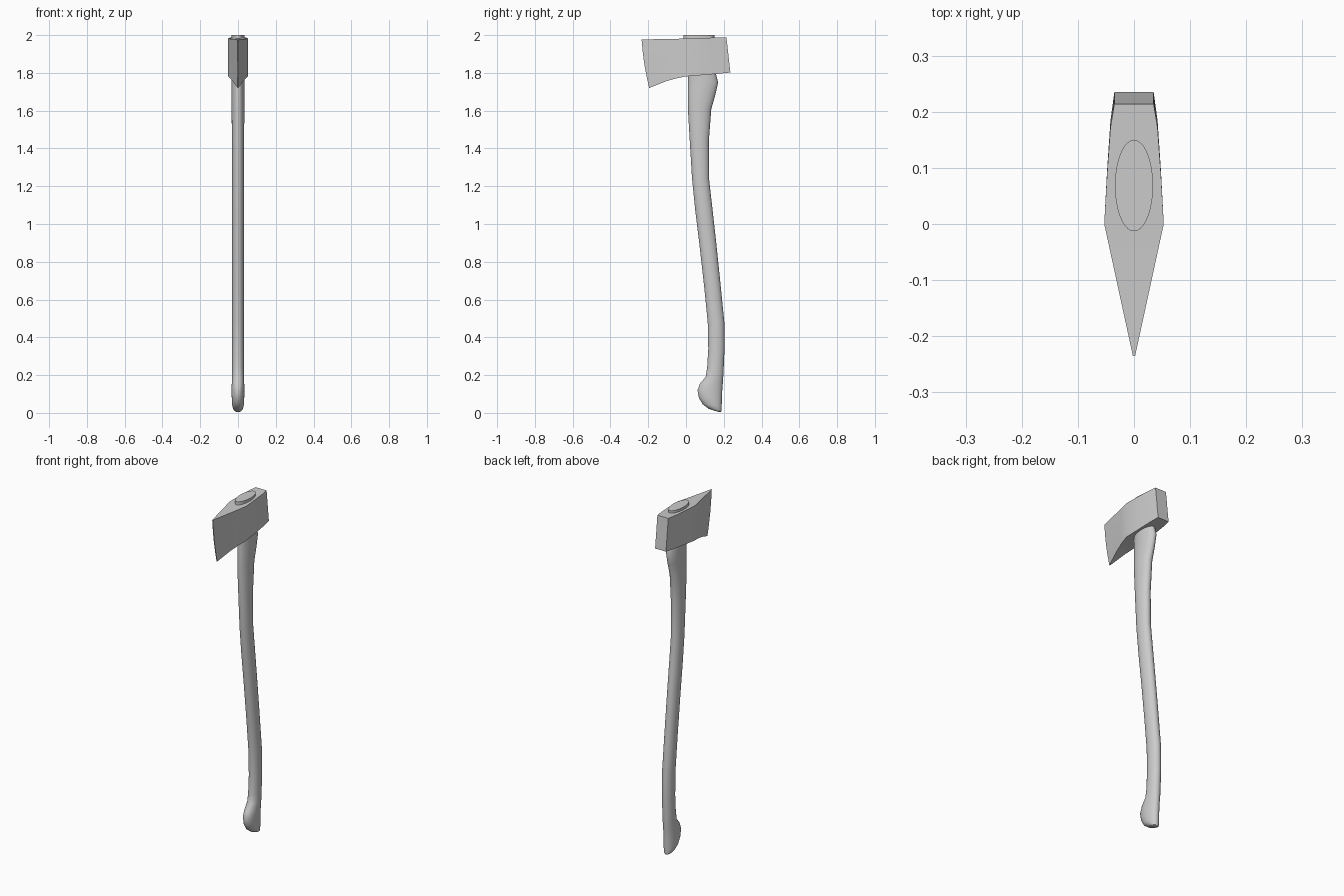
import bpy, bmesh
from math import sin, cos, pi, radians


def loft(name, rings):
    """Skin a list of equal-length closed rings, with capped ends."""
    bm = bmesh.new()
    rows = [[bm.verts.new(p) for p in ring] for ring in rings]
    n = len(rows[0])
    for a, b in zip(rows, rows[1:]):
        for i in range(n):
            j = (i + 1) % n
            bm.faces.new((a[i], a[j], b[j], b[i]))
    bm.faces.new(rows[0][::-1])
    bm.faces.new(rows[-1])
    bmesh.ops.recalc_face_normals(bm, faces=bm.faces)
    mesh = bpy.data.meshes.new(name)
    bm.to_mesh(mesh)
    bm.free()
    ob = bpy.data.objects.new(name, mesh)
    bpy.context.collection.objects.link(ob)
    bpy.ops.object.select_all(action='DESELECT')
    ob.select_set(True)
    bpy.context.view_layer.objects.active = ob
    bpy.ops.object.shade_smooth_by_angle(angle=radians(32))
    return ob


def oval(y0, z0, y1, z1, w, n=28):
    """Elliptical ring spanning the front and back profile points."""
    ring = []
    for i in range(n):
        a = 2 * pi * i / n
        t = (1 - cos(a)) / 2
        ring.append((w * sin(a), y0 + (y1 - y0) * t, z0 + (z1 - z0) * t))
    return ring


# Handle: front point (y, z), back point (y, z), half width
handle = [
    (.170, .006, .184, .004, .007),
    (.148, .012, .187, .008, .018),
    (.120, .022, .188, .016, .025),
    (.088, .046, .189, .036, .031),
    (.068, .080, .190, .075, .033),
    (.061, .120, .192, .120, .034),
    (.074, .155, .195, .160, .033),
    (.104, .190, .198, .205, .032),
    (.112, .240, .200, .250, .031),
    (.118, .340, .204, .340, .031),
    (.115, .480, .203, .480, .031),
    (.096, .670, .184, .670, .031),
    (.070, .900, .160, .900, .031),
    (.048, 1.08, .140, 1.08, .031),
    (.032, 1.24, .122, 1.24, .031),
    (.020, 1.44, .121, 1.44, .032),
    (.010, 1.61, .134, 1.61, .034),
    (.010, 1.70, .157, 1.69, .035),
    (.011, 1.76, .170, 1.75, .035),
    (.011, 1.80, .157, 1.80, .034),
]
loft("handle", [oval(*r) for r in handle])

# End of the handle showing through the eye of the head
loft("handle_end", [oval(-.013, z, .150, z, .034, 36) for z in (1.95, 2.0)])

# Head: top (y, z), bottom (y, z), half width, forward-edge bow
sections = [
    (-.235, 1.977, -.195, 1.720, .002, .006),
    (-.120, 1.979, -.105, 1.756, .027, .003),
    (-.060, 1.980, -.055, 1.770, .040, 0),
    (.000, 1.982, .000, 1.781, .053, 0),
    (.090, 1.985, .095, 1.789, .048, 0),
    (.172, 1.987, .184, 1.797, .042, 0),
    (.214, 1.988, .235, 1.802, .035, 0),
]


def head_ring(y0, z0, y1, z1, w, bow, steps=4):
    side = []
    for i in range(steps + 1):
        t = i / steps
        side.append((w, y0 + (y1 - y0) * t - bow * sin(pi * t), z0 + (z1 - z0) * t))
    return side + [(-x, y, z) for x, y, z in reversed(side)]


loft("axe_head", [head_ring(*s) for s in sections])
